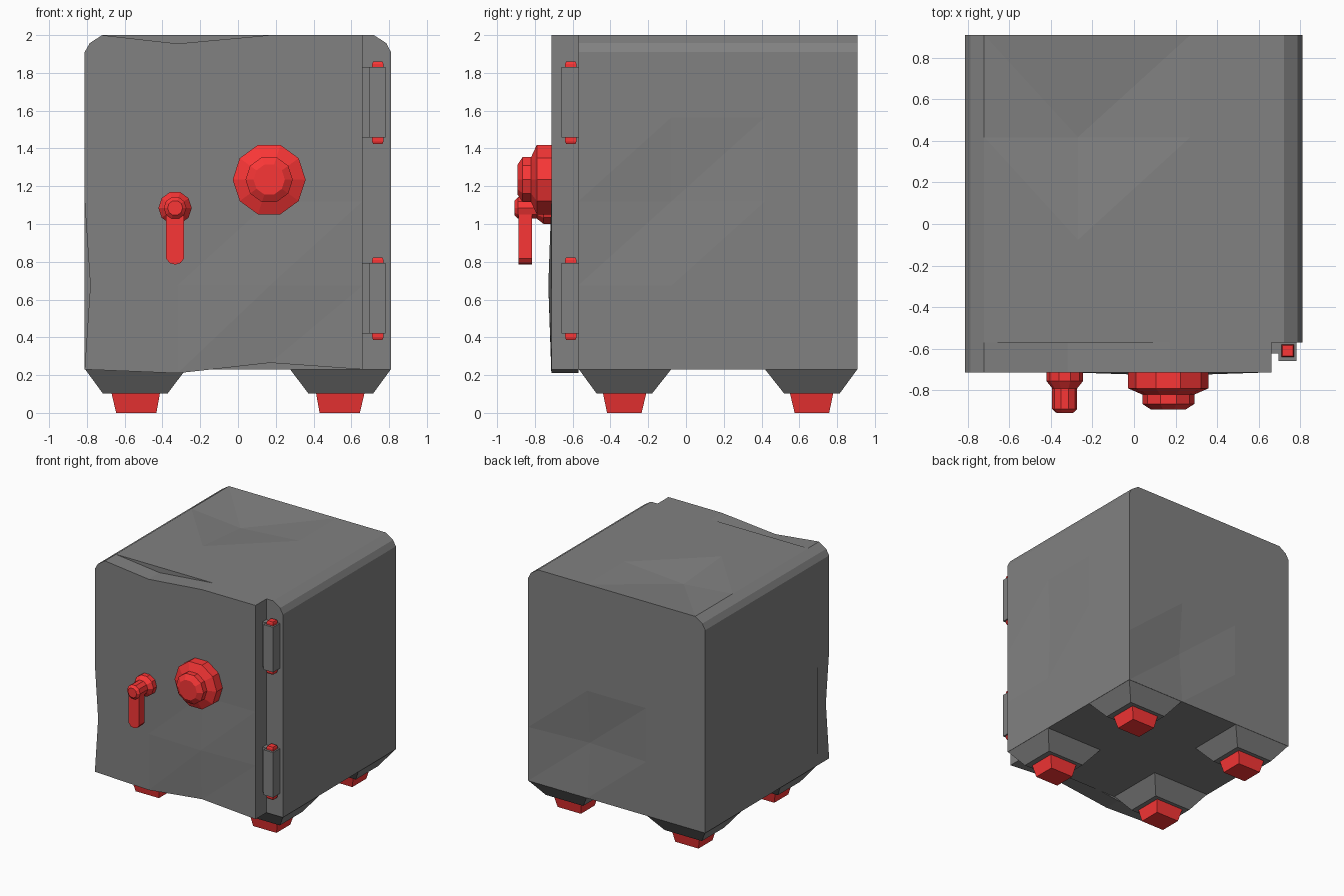
import bpy, bmesh, math
from mathutils import Vector

if "Cube" in bpy.data.objects:
    bpy.data.objects.remove(bpy.data.objects["Cube"])


def paint(name, colour):
    mat = bpy.data.materials.new(name)
    mat.diffuse_color = colour
    mat.use_nodes = True
    mat.node_tree.nodes["Principled BSDF"].inputs["Base Color"].default_value = mat.diffuse_color
    return mat


red = paint("red", (0.95, 0.037, 0.037, 1))
grey = paint("dark_grey", (0.22, 0.22, 0.22, 1))


def finish(bm, name, mat):
    bmesh.ops.recalc_face_normals(bm, faces=bm.faces)
    me = bpy.data.meshes.new(name)
    bm.to_mesh(me)
    bm.free()
    me.materials.append(mat)
    ob = bpy.data.objects.new(name, me)
    bpy.context.collection.objects.link(ob)
    return ob


def split_quads(bm):
    """Split panel quads along the rising diagonal as seen from outside."""
    bmesh.ops.recalc_face_normals(bm, faces=bm.faces)
    for f in [f for f in bm.faces if len(f.verts) == 4]:
        n, centre, v = f.normal, f.calc_center_median(), f.verts[:]
        up = Vector((0, 1, 0)) if abs(n.z) > 0.9 else Vector((0, 0, 1))
        side = up.cross(n)
        if n.z > 0.9 and centre.x < -0.27:
            side = -side
        d = side + up
        first = abs((v[2].co - v[0].co).dot(d)) > abs((v[3].co - v[1].co).dot(d))
        bmesh.utils.face_split(f, *((v[0], v[2]) if first else (v[1], v[3])))


def loft(rings, name, mat=grey, cuts=(), dents=()):
    """Skin closed rings, slice with planes, then push chosen vertices."""
    bm = bmesh.new()
    vs = [[bm.verts.new(p) for p in r] for r in rings]
    n = len(vs[0])
    for a, b in zip(vs, vs[1:]):
        for i in range(n):
            j = (i + 1) % n
            bm.faces.new((a[i], a[j], b[j], b[i]))
    bm.faces.new(vs[0])
    bm.faces.new(vs[-1])
    for axis, value in cuts:
        no = Vector((0, 0, 0))
        no[axis] = 1
        bmesh.ops.bisect_plane(bm, geom=bm.verts[:] + bm.edges[:] + bm.faces[:],
                               plane_co=no * value, plane_no=no)
    if dents:
        split_quads(bm)
    for at, move in dents:
        v = min(bm.verts, key=lambda v: (v.co - Vector(at)).length)
        v.co += Vector(move)
    return finish(bm, name, mat)


def prism(profile, y0, y1, name, mat=grey, cuts=(), dents=()):
    return loft([[(x, y, z) for x, z in profile] for y in (y0, y1)], name, mat, cuts, dents)


def rect(x0, x1, y0, y1, z):
    return [(x0, y0, z), (x1, y0, z), (x1, y1, z), (x0, y1, z)]


def box(x0, x1, y0, y1, z0, z1, name):
    return loft([rect(x0, x1, y0, y1, z0), rect(x0, x1, y0, y1, z1)], name)


def turned(cx, cz, steps, sides, name, mat):
    """Faceted knob turned around the y axis."""
    rings = [[(cx + r * math.cos(2 * math.pi * i / sides), y,
               cz + r * math.sin(2 * math.pi * i / sides)) for i in range(sides)]
             for r, y in steps]
    return loft(rings, name, mat)


# Safe body with slightly dented panels
levels = [(2, z) for z in (0.675, 1.12, 1.565)]
prism([(-0.812, 0.23), (0.81, 0.23), (0.81, 1.91), (0.785, 1.957), (0.72, 2),
       (-0.72, 2), (-0.785, 1.957), (-0.812, 1.91)], -0.57, 0.908, "body",
      cuts=levels + [(0, -0.27), (0, 0.27), (1, -0.077), (1, 0.417)],
      dents=[((-0.27, 0.417, 2), (0, 0, -0.04)),
             ((0.81, -0.077, 1.12), (-0.02, 0, 0)),
             ((-0.81, 0.417, 1.12), (0.015, 0, 0)),
             ((0.27, 0.91, 0.675), (0, -0.035, 0))])

# Battered door
door_dents = [((0.17, -0.713, 0.675), (0, -0.016, 0))]
for y in (-0.713, -0.57):
    door_dents += [((-0.81, y, 0.675), (0.03, 0, 0)),
                   ((-0.32, y, 0.23), (0, 0, -0.02)),
                   ((0.17, y, 0.23), (0, 0, 0.035)),
                   ((-0.32, y, 2), (0, 0, -0.045))]
prism([(-0.812, 0.23), (0.66, 0.23), (0.66, 2), (-0.72, 2), (-0.785, 1.957), (-0.812, 1.91)],
      -0.713, -0.57, "door", cuts=levels + [(0, -0.32), (0, 0.17)], dents=door_dents)

# Hinges: barrel, leaf and pin
for k, z in (("lower", 0.42), ("upper", 1.457)):
    box(0.695, 0.782, -0.658, -0.568, z, z + 0.373, k + "_hinge_barrel")
    box(0.658, 0.7, -0.622, -0.568, z, z + 0.373, k + "_hinge_leaf")
    loft([rect(0.715, 0.765, -0.635, -0.585, z - 0.033), rect(0.71, 0.77, -0.64, -0.58, z - 0.02),
          rect(0.71, 0.77, -0.64, -0.58, z + 0.39), rect(0.715, 0.765, -0.635, -0.585, z + 0.403)],
         k + "_hinge_pin", red)

# Feet: tapered brackets with red pads
for sx, side in ((-1, "left"), (1, "right")):
    for cy, sy, end in ((0.17, -1, "front"), (0.17, 1, "back")):
        def ring(x0, x1, y0, y1, z):
            return rect(sx * x0, sx * x1, cy + sy * y0, cy + sy * y1, z)
        loft([ring(0.373, 0.715, 0.35, 0.643, 0.102), ring(0.275, 0.81, 0.247, 0.738, 0.232)],
             f"{end}_{side}_foot_bracket")
        loft([ring(0.432, 0.645, 0.405, 0.588, 0), ring(0.413, 0.67, 0.38, 0.61, 0.106)],
             f"{end}_{side}_foot_pad", red)

# Combination dial
turned(0.165, 1.235, [(0.193, -0.7), (0.193, -0.79), (0.125, -0.82),
                      (0.125, -0.865), (0.083, -0.892)], 10, "dial", red)

# Handle hub and lever
turned(-0.333, 1.085, [(0.088, -0.7), (0.088, -0.755), (0.06, -0.79),
                       (0.06, -0.89), (0.04, -0.908)], 10, "handle_hub", red)
prism([(-0.381, 1.085), (-0.381, 0.818), (-0.362, 0.793), (-0.333, 0.785),
       (-0.304, 0.793), (-0.285, 0.818), (-0.285, 1.085)], -0.887, -0.815, "handle_lever", red)
